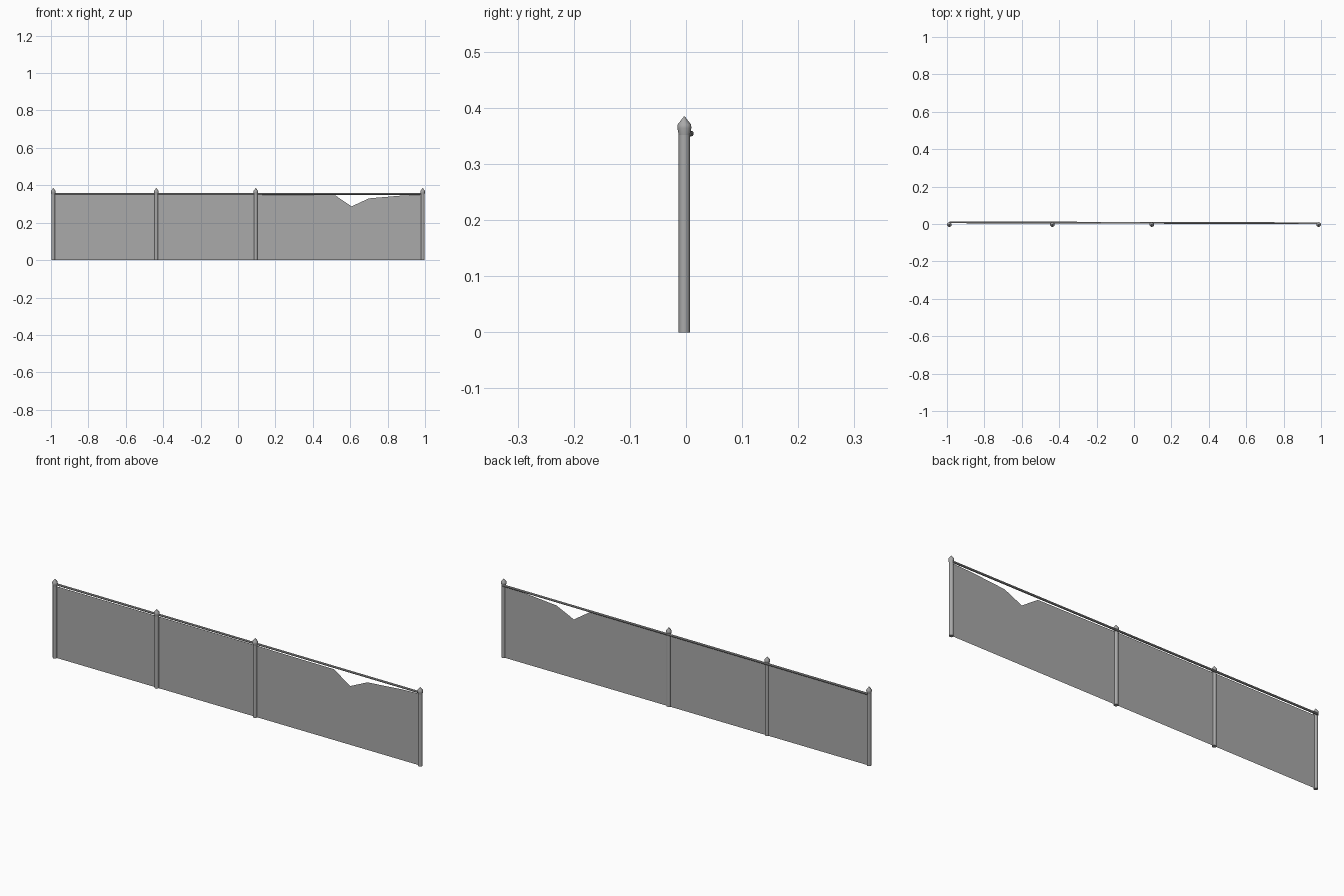
import bpy
import bmesh
from math import cos, sin, pi
from mathutils import Vector

cube = bpy.data.objects.get("Cube")
if cube:
    bpy.data.objects.remove(cube, do_unlink=True)


def make_material(name, value):
    mat = bpy.data.materials.new(name)
    mat.use_nodes = True
    colour = (value, value, value, 1)
    mat.diffuse_color = colour
    bsdf = mat.node_tree.nodes["Principled BSDF"]
    bsdf.inputs["Base Color"].default_value = colour
    bsdf.inputs["Roughness"].default_value = 0.6
    return mat


GREY = make_material("weathered grey", 0.4)
POST_Y = -0.003
END_X = 0.9875


def finish(name, bm, smooth=True):
    bmesh.ops.recalc_face_normals(bm, faces=bm.faces)
    mesh = bpy.data.meshes.new(name)
    bm.to_mesh(mesh)
    bm.free()
    mesh.materials.append(GREY)
    obj = bpy.data.objects.new(name, mesh)
    bpy.context.collection.objects.link(obj)
    if smooth:
        bpy.ops.object.select_all(action="DESELECT")
        obj.select_set(True)
        bpy.context.view_layer.objects.active = obj
        bpy.ops.object.shade_smooth_by_angle(angle=pi / 5)
    return obj


def lathe(name, profile, x, y, sides=12):
    """Stack rings of (radius, height) and close both ends."""
    bm = bmesh.new()
    rings = []
    for r, z in profile:
        rings.append([bm.verts.new((x + r * cos(2 * pi * i / sides),
                                    y + r * sin(2 * pi * i / sides), z))
                      for i in range(sides)])
    for low, high in zip(rings, rings[1:]):
        for i in range(sides):
            j = (i + 1) % sides
            bm.faces.new((low[i], low[j], high[j], high[i]))
    bm.faces.new(rings[0][::-1])
    bm.faces.new(rings[-1])
    return finish(name, bm)


# Round posts with pointed caps
for number, x in enumerate((-END_X, -0.437, 0.095, END_X), 1):
    lathe(f"post_{number}", [(0.01, 0), (0.01, 0.352)], x, POST_Y)
    lathe(f"post_cap_{number}",
          [(0.0095, 0.35), (0.0125, 0.364), (0.0122, 0.37), (0.0005, 0.385)],
          x, POST_Y)

# Top rail running along the back of the posts
start = Vector((-END_X, 0.009, 0.354))
end = Vector((END_X, 0.004, 0.354))
bm = bmesh.new()
bmesh.ops.create_cone(bm, cap_ends=True, segments=10, radius1=0.005,
                      radius2=0.005, depth=(end - start).length)
turn = (end - start).to_track_quat("Z", "Y").to_matrix()
bmesh.ops.rotate(bm, verts=bm.verts, matrix=turn)
bmesh.ops.translate(bm, verts=bm.verts, vec=(start + end) / 2)
finish("top_rail", bm)

# Thin mesh panels; the last bay has sagged away from the rail
TOP = 0.35
bays = {
    "panel_right": [(-END_X, TOP), (-0.437, TOP)],
    "panel_middle": [(-0.437, TOP), (0.095, TOP)],
    "panel_torn": [(0.095, TOP), (0.2, 0.348), (0.52, 0.346), (0.607, 0.287),
                   (0.70, 0.33), (0.875, 0.345), (END_X, TOP)],
}
for name, edge in bays.items():
    bm = bmesh.new()
    low = [bm.verts.new((x, -0.001, 0)) for x, z in edge]
    high = [bm.verts.new((x, -0.001, z)) for x, z in edge]
    for i in range(len(edge) - 1):
        bm.faces.new((low[i], low[i + 1], high[i + 1], high[i]))
    finish(name, bm, smooth=False)
